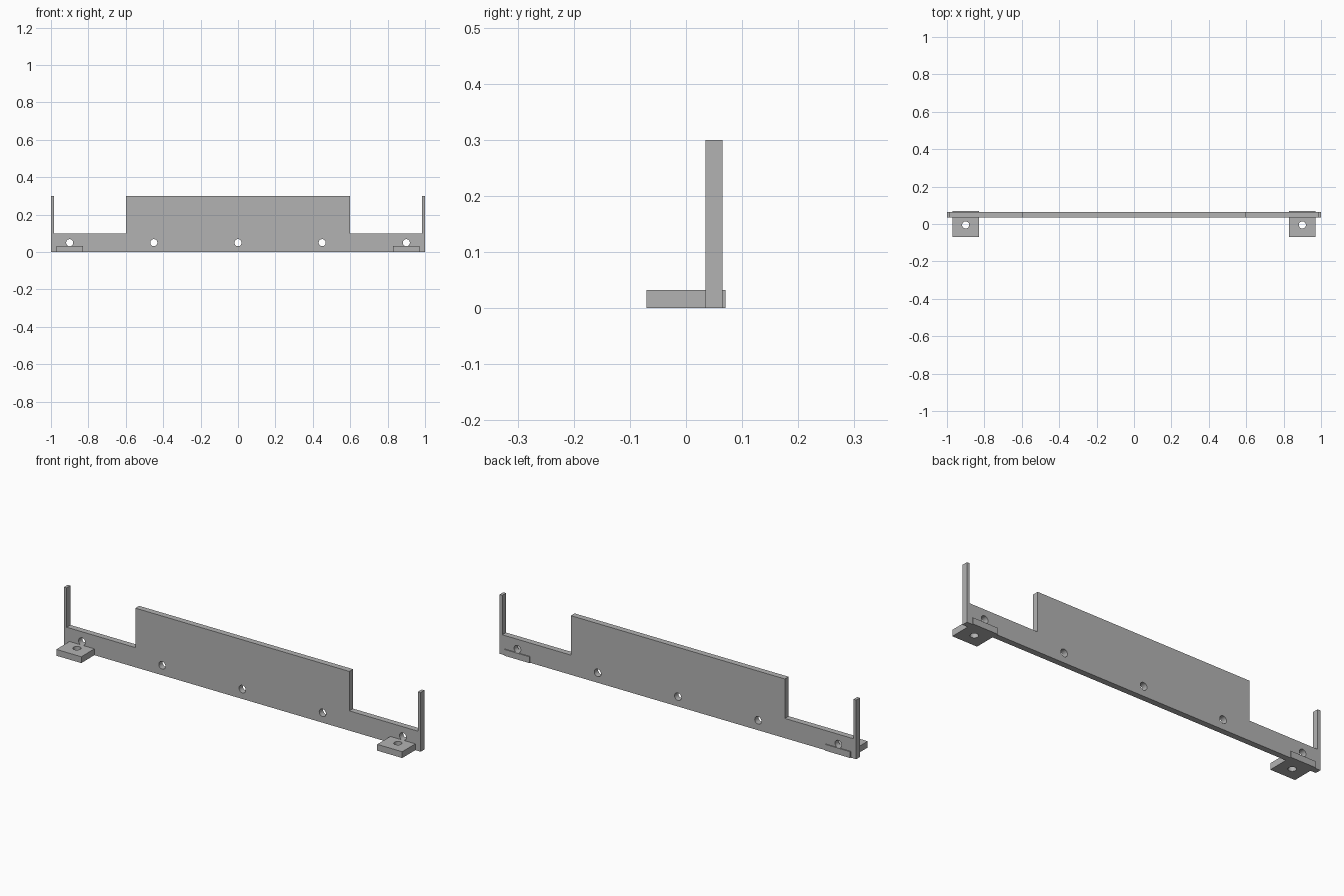
import bpy
from math import cos, sin, pi, radians

default = bpy.data.objects.get("Cube")
if default:
    bpy.data.objects.remove(default, do_unlink=True)

# Single plain grey material
grey = bpy.data.materials.new("plain grey")
grey.use_nodes = True
colour = (0.45, 0.45, 0.45, 1)
grey.diffuse_color = colour
grey.node_tree.nodes["Principled BSDF"].inputs["Base Color"].default_value = colour

HOLE_RADIUS = 0.019
THICKNESS = 0.03


def circle(cx, cy, radius=HOLE_RADIUS, sides=32):
    return [(cx + radius * cos(2 * pi * i / sides),
             cy + radius * sin(2 * pi * i / sides)) for i in range(sides)]


def sheet(name, outline, holes, thickness, location, tilt=0):
    """Flat sheet cut from an outline with round holes, centred on its mid plane."""
    curve = bpy.data.curves.new(name, "CURVE")
    curve.dimensions = "2D"
    curve.fill_mode = "BOTH"
    curve.extrude = thickness / 2
    for loop in [outline] + [circle(*h) for h in holes]:
        spline = curve.splines.new("POLY")
        spline.points.add(len(loop) - 1)
        for point, (x, y) in zip(spline.points, loop):
            point.co = (x, y, 0, 1)
        spline.use_cyclic_u = True
    curve.materials.append(grey)
    obj = bpy.data.objects.new(name, curve)
    bpy.context.collection.objects.link(obj)
    obj.location = location
    obj.rotation_euler.x = tilt
    bpy.ops.object.select_all(action="DESELECT")
    obj.select_set(True)
    bpy.context.view_layer.objects.active = obj
    bpy.ops.object.convert(target="MESH")
    bpy.ops.object.shade_smooth_by_angle(angle=radians(30))
    return obj


# Upright plate: raised middle, low shoulders, thin end posts
right_half = [(1, 0), (1, 0.3), (0.985, 0.3), (0.985, 0.1), (0.6, 0.1), (0.6, 0.3)]
profile = right_half + [(-x, z) for x, z in reversed(right_half)]
sheet("upright_plate", profile, [(x, 0.05) for x in (-0.9, -0.45, 0, 0.45, 0.9)],
      THICKNESS, (0, 0.05, 0), pi / 2)

# Mounting tabs passing through the plate near each end
tab = [(-0.07, -0.07), (0.07, -0.07), (0.07, 0.07), (-0.07, 0.07)]
for side, x in (("left", 0.9), ("right", -0.9)):
    sheet(side + "_mounting_tab", tab, [(0, -0.005)], 0.032, (x, 0, 0.016))
